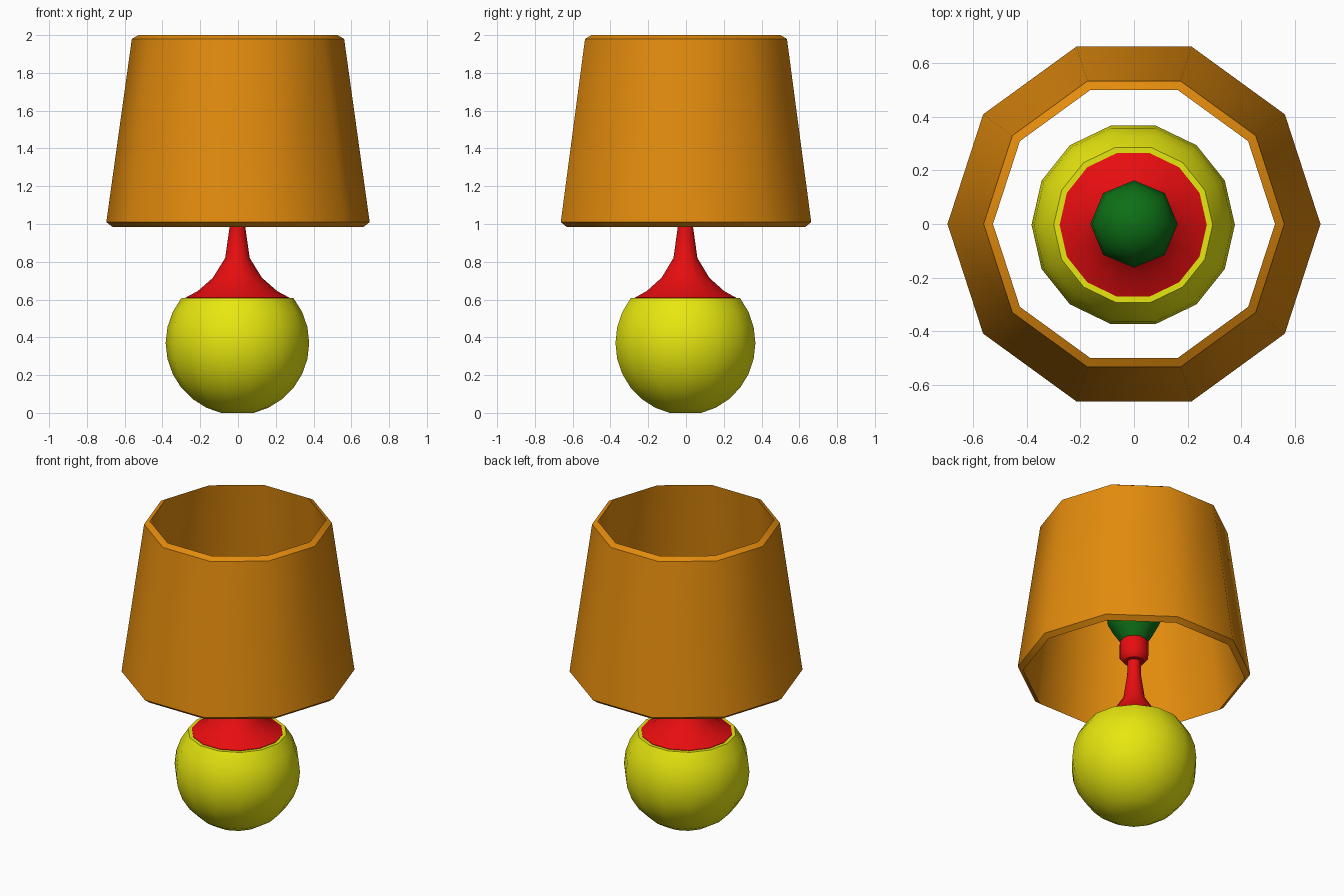
import bpy
from math import sin, cos, pi, radians

cube = bpy.data.objects.get("Cube")
if cube:
    bpy.data.objects.remove(cube, do_unlink=True)


def material(name, rgb):
    mat = bpy.data.materials.new(name)
    mat.use_nodes = True
    mat.diffuse_color = (*rgb, 1)
    mat.node_tree.nodes["Principled BSDF"].inputs["Base Color"].default_value = (*rgb, 1)
    return mat


orange = material("orange", (0.77, 0.26, 0.004))
yellow = material("yellow", (0.8, 0.8, 0.005))
red = material("red", (0.8, 0.004, 0.005))
green = material("green", (0.004, 0.16, 0.008))


def lathe(name, profile, sides, mat, closed=False, offset=0.0):
    """Turn a (radius, height) profile about z; open profiles get end caps."""
    verts = [(r * cos(2 * pi * i / sides), r * sin(2 * pi * i / sides), z)
             for r, z in profile for i in range(sides)]
    rings = len(profile)
    faces = []
    for j in range(rings if closed else rings - 1):
        a, b = j * sides, (j + 1) % rings * sides
        for i in range(sides):
            k = (i + 1) % sides
            faces.append((a + i, a + k, b + k, b + i))
    if not closed:
        faces.append(tuple(reversed(range(sides))))
        faces.append(tuple(range((rings - 1) * sides, rings * sides)))
    mesh = bpy.data.meshes.new(name)
    mesh.from_pydata(verts, [], faces)
    mesh.materials.append(mat)
    obj = bpy.data.objects.new(name, mesh)
    obj.location = (offset, offset, 0)
    bpy.context.collection.objects.link(obj)
    bpy.ops.object.select_all(action="DESELECT")
    obj.select_set(True)
    bpy.context.view_layer.objects.active = obj
    bpy.ops.object.shade_smooth_by_angle(angle=radians(48))
    return obj


# Round base: a ball with its bottom and top cut flat
step = pi / 14
ball = [(0.38 * sin(step * n), 0.37 - 0.38 * cos(step * n)) for n in range(1, 11)]
lathe("base", ball, 14, yellow, offset=-0.003)

# Flared stem rising out of the base
stem = [(0.275, 0.603), (0.275, 0.61), (0.21, 0.645), (0.13, 0.715),
        (0.065, 0.82), (0.042, 0.98), (0.04, 1.08)]
lathe("stem", stem, 14, red, offset=-0.003)

# Bulb socket with a chamfered lower edge
socket = [(0.062, 1.07), (0.087, 1.1), (0.087, 1.2), (0.075, 1.215)]
lathe("socket", socket, 14, red)

# Bulb: tapered neck below a dome
bulb = [(0.078, 1.2), (0.125, 1.27), (0.157, 1.33)]
bulb += [(0.163 * cos(a), 1.38 + 0.163 * sin(a)) for a in (radians(18 * n) for n in range(5))]
bulb.append((0.002, 1.543))
lathe("bulb", bulb, 8, green)

# Ten-sided lampshade wall with sloping rims
shade = [(0.665, 0.985), (0.697, 1.01), (0.562, 1.98), (0.527, 2.0)]
lathe("shade", shade, 10, orange, closed=True)
